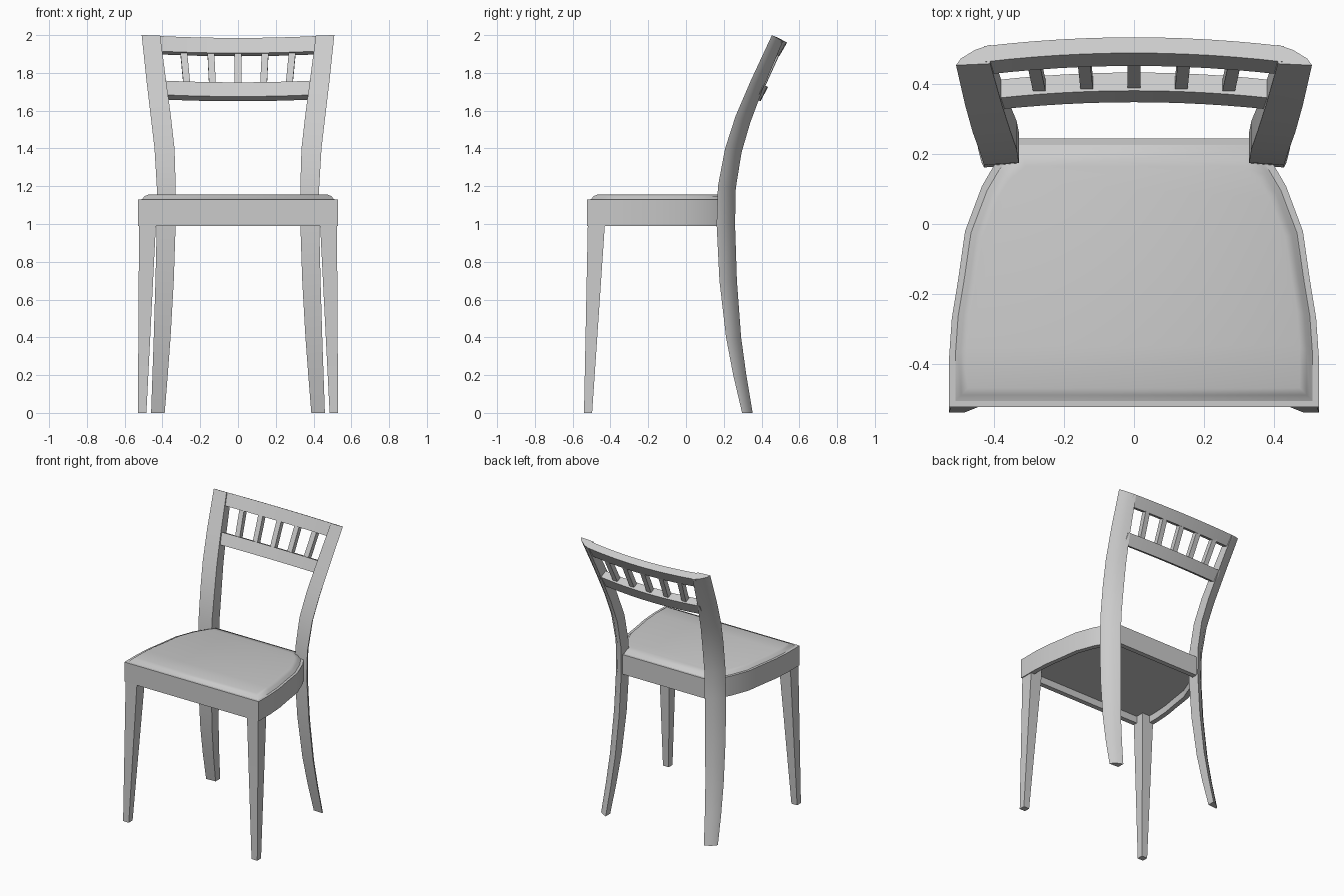
import bpy, bmesh

cube = bpy.data.objects.get("Cube")
if cube:
    bpy.data.objects.remove(cube, do_unlink=True)

grey = bpy.data.materials.new("light grey")
grey.use_nodes = True
grey.diffuse_color = (0.6, 0.6, 0.6, 1)
grey.node_tree.nodes["Principled BSDF"].inputs["Base Color"].default_value = (0.6, 0.6, 0.6, 1)


def loft(name, rings, angle=0.7):
    """Skin a list of equal closed rings and cap both ends."""
    bm = bmesh.new()
    loops = [[bm.verts.new(p) for p in ring] for ring in rings]
    n = len(loops[0])
    for a, b in zip(loops, loops[1:]):
        for i in range(n):
            j = (i + 1) % n
            bm.faces.new((a[i], a[j], b[j], b[i]))
    bm.faces.new(loops[0][::-1])
    bm.faces.new(loops[-1])
    bmesh.ops.recalc_face_normals(bm, faces=bm.faces)
    mesh = bpy.data.meshes.new(name)
    bm.to_mesh(mesh)
    bm.free()
    obj = bpy.data.objects.new(name, mesh)
    bpy.context.collection.objects.link(obj)
    mesh.materials.append(grey)
    bpy.ops.object.select_all(action="DESELECT")
    obj.select_set(True)
    bpy.context.view_layer.objects.active = obj
    bpy.ops.object.shade_smooth_by_angle(angle=angle)
    return obj


def bow(x):
    """Backward bulge of the backrest at x."""
    return 0.036 * (1 - (x / 0.51) ** 2)


# Seat outline, half then mirrored
half = [(0.53, -0.525), (0.53, -0.385), (0.522, -0.27), (0.504, -0.16),
        (0.484, -0.02), (0.436, 0.108), (0.4, 0.17), (0.345, 0.245)]
outline = half + [(-x, y) for x, y in reversed(half)]


def seat_ring(inset, z, back=0.245):
    sx, sy = 1 - inset / 0.53, 1 - inset / 0.385
    return [(x * sx, min(-0.14 + (y + 0.14) * sy, back), z) for x, y in outline]


# Seat frame, open below with a recessed panel
loft("seat_frame", [seat_ring(0.035, 1.04), seat_ring(0.035, 0.99),
                    seat_ring(0, 0.99), seat_ring(0, 1.13)])

# Cushion with a soft edge, falling away at the back
loft("seat_cushion", [seat_ring(0.01, 1.125), seat_ring(0.025, 1.134),
                      seat_ring(0.035, 1.147, 0.21), seat_ring(0.055, 1.155, 0.165)], 0.9)

# Back legs: z, inner x, outer x, front y, depth, drop towards the back
stations = [(0, 0.388, 0.46, 0.297, 0.053, 0),
            (0.2, 0.372, 0.453, 0.25, 0.066, 0),
            (0.4, 0.357, 0.446, 0.212, 0.076, 0),
            (0.7, 0.34, 0.437, 0.177, 0.088, 0),
            (1.0, 0.33, 0.43, 0.162, 0.093, 0),
            (1.2, 0.33, 0.43, 0.169, 0.09, -0.01),
            (1.4, 0.336, 0.442, 0.207, 0.083, -0.02),
            (1.57, 0.355, 0.462, 0.262, 0.075, -0.03),
            (1.755, 0.38, 0.484, 0.341, 0.066, -0.03),
            (2.0, 0.412, 0.51, 0.455, 0.056, -0.03)]
# Rounded outer section as width and depth fractions
section = [(0, 0.08), (1, 0), (0.86, 0.34), (0.45, 0.78), (0, 1.05)]

for side, s in (("left", 1), ("right", -1)):
    loft("back_leg_" + side,
         [[(s * (xi + (xo - xi) * u), y + d * v, z + drop * v) for u, v in section]
          for z, xi, xo, y, d, drop in stations])

    # Front legs taper down from the seat frame
    def square(x0, x1, y0, y1, z):
        return [(s * x0, y0, z), (s * x1, y0, z), (s * x1, y1, z), (s * x0, y1, z)]
    loft("front_leg_" + side, [square(0.485, 0.53, -0.54, -0.497, 0),
                               square(0.435, 0.524, -0.52, -0.43, 0.99),
                               square(0.435, 0.524, -0.52, -0.43, 1.05)])


def rail(name, profile, reach):
    """Bowed rail across the back; profile holds y, z at the middle."""
    steps = 12
    rings = []
    for i in range(steps + 1):
        x = reach * (2 * i / steps - 1)
        off = 0.036 - bow(x)
        rings.append([(x, y - off, z + 0.42 * off) for y, z in profile])
    loft(name, rings)


rail("top_rail", [(0.49, 1.985), (0.535, 1.96), (0.494, 1.888), (0.453, 1.905)], 0.43)
rail("lower_rail", [(0.382, 1.75), (0.434, 1.725), (0.395, 1.65), (0.349, 1.675)], 0.395)

# Five slim spindles fanning slightly outwards
for i in range(-2, 3):
    rings = []
    for x, y, z in ((0.135 * i, 0.384, 1.735), (0.144 * i, 0.468, 1.92)):
        y += bow(x) - 0.036
        rings.append([(x - 0.018, y, z), (x + 0.018, y, z),
                      (x + 0.018, y + 0.032, z - 0.014), (x - 0.018, y + 0.032, z - 0.014)])
    loft("spindle_%d" % (i + 3), rings)
